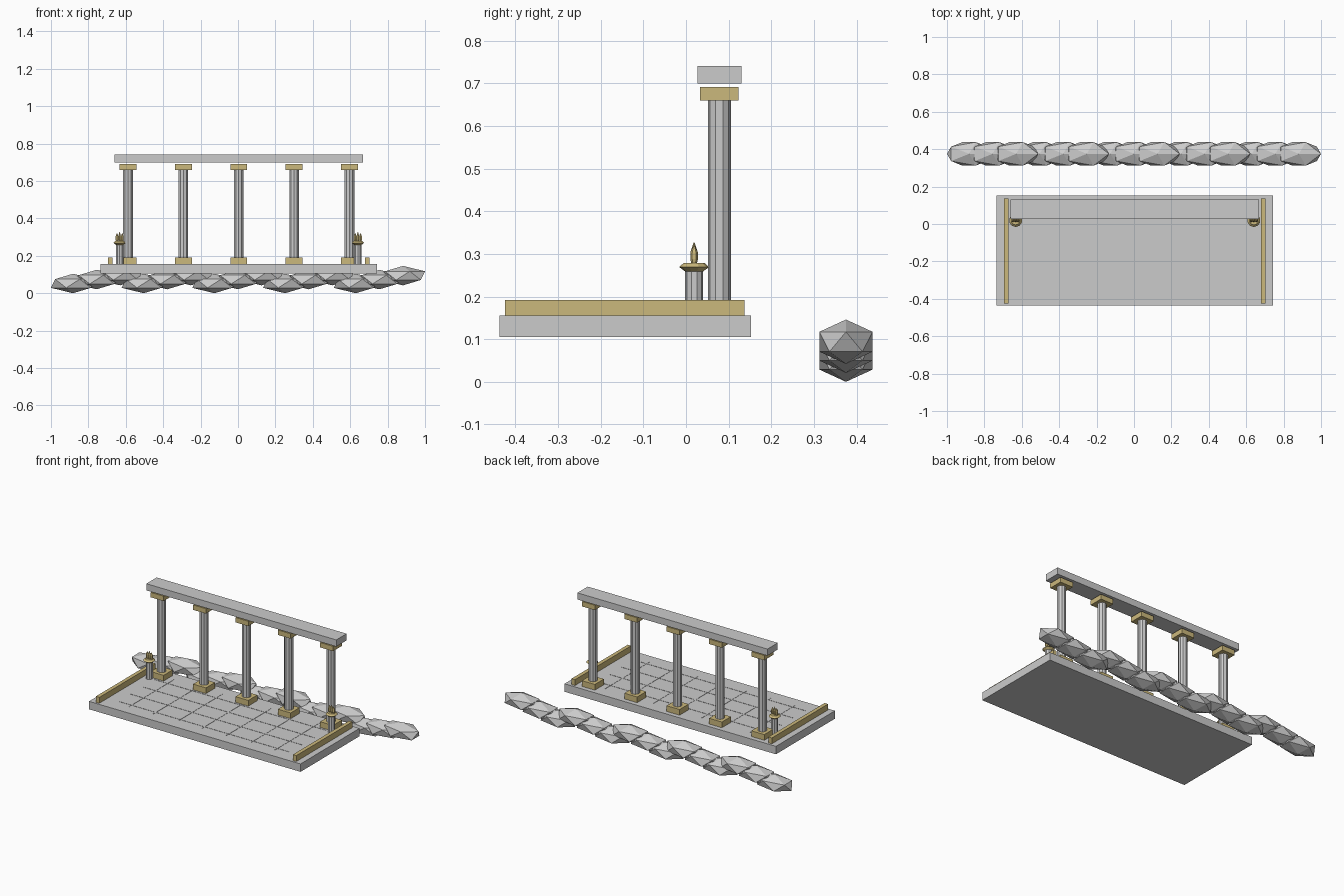
import bpy, bmesh, math

if "Cube" in bpy.data.objects:
    bpy.data.objects.remove(bpy.data.objects["Cube"])

gold = bpy.data.materials.new("bronze")
gold.diffuse_color = (0.6, 0.48, 0.2, 1)
gold.use_nodes = True
gold.node_tree.nodes["Principled BSDF"].inputs["Base Color"].default_value = gold.diffuse_color


def finish(ob, name, mat=None):
    ob.name = name
    if mat:
        ob.data.materials.append(mat)
    return ob


def box(name, x0, x1, y0, y1, z0, z1, mat=None):
    bpy.ops.mesh.primitive_cube_add(size=1, location=((x0 + x1) / 2, (y0 + y1) / 2, (z0 + z1) / 2))
    ob = bpy.context.object
    ob.scale = (x1 - x0, y1 - y0, z1 - z0)
    return finish(ob, name, mat)


def cylinder(name, x, y, z0, z1, r, sides):
    bpy.ops.mesh.primitive_cylinder_add(vertices=sides, radius=r, depth=z1 - z0,
                                        location=(x, y, (z0 + z1) / 2))
    return finish(bpy.context.object, name)


def lathe(name, x, y, profile, sides, mat=None):
    """Closed faceted solid from (radius, z) rings."""
    bm = bmesh.new()
    rings = [[bm.verts.new((r * math.sin(2 * math.pi * i / sides), r * math.cos(2 * math.pi * i / sides), z))
              for i in range(sides)] for r, z in profile]
    for a, b in zip(rings, rings[1:]):
        for i in range(sides):
            j = (i + 1) % sides
            bm.faces.new((a[i], a[j], b[j], b[i]))
    bm.faces.new(rings[0])
    bm.faces.new(rings[-1])
    bmesh.ops.recalc_face_normals(bm, faces=bm.faces)
    me = bpy.data.meshes.new(name)
    bm.to_mesh(me)
    bm.free()
    ob = bpy.data.objects.new(name, me)
    bpy.context.collection.objects.link(ob)
    ob.location = (x, y, 0)
    return finish(ob, name, mat)


CX = 0.004

# stone platform with thin paving joints
box("platform", CX - 0.739, CX + 0.739, -0.437, 0.152, 0.105, 0.155)
for i in range(-3, 4):
    box("paving_joint", CX + i * 0.17 - 0.002, CX + i * 0.17 + 0.002, -0.365, 0.08, 0.154, 0.1565)
for i in range(4):
    y = -0.34 + i * 0.12
    box("paving_joint", CX - 0.6, CX + 0.6, y - 0.002, y + 0.002, 0.154, 0.1565)

# columns with plinths and capitals
for i in range(-2, 3):
    x, y = CX + i * 0.296, 0.078
    box("plinth", x - 0.045, x + 0.045, y - 0.045, y + 0.045, 0.155, 0.191, gold)
    cylinder("column", x, y, 0.19, 0.66, 0.027, 10)
    box("capital", x - 0.045, x + 0.045, y - 0.045, y + 0.045, 0.66, 0.691, gold)
box("lintel", CX - 0.664, CX + 0.664, 0.027, 0.13, 0.699, 0.741)

for s in (-1, 1):
    # end rails
    x = CX + s * 0.688
    box("side_rail", x - 0.012, x + 0.012, -0.424, 0.137, 0.155, 0.192, gold)
    # torches: post, bowl, flames
    x, y = CX + s * 0.637, 0.019
    cylinder("torch_post", x, y, 0.155, 0.262, 0.021, 10)
    lathe("torch_bowl", x, y, [(0.02, 0.258), (0.035, 0.269), (0.024, 0.279)], 10, gold)
    for k in (-1, 0, 1):
        lathe("flame", x + k * 0.014, y, [(0.006, 0.275), (0.009, 0.288), (0.009, 0.303),
              (0.001, 0.327 - 0.006 * abs(k))], 6, gold)

# row of overlapping boulders in a stepped rhythm
for i in range(15):
    bpy.ops.mesh.primitive_ico_sphere_add(subdivisions=1, radius=1,
                                          location=(-0.882 + i * 0.126, 0.375, 0.052 + 0.021 * (i % 3)))
    ob = bpy.context.object
    ob.scale = (0.132, 0.0735, 0.052)
    finish(ob, "boulder")
